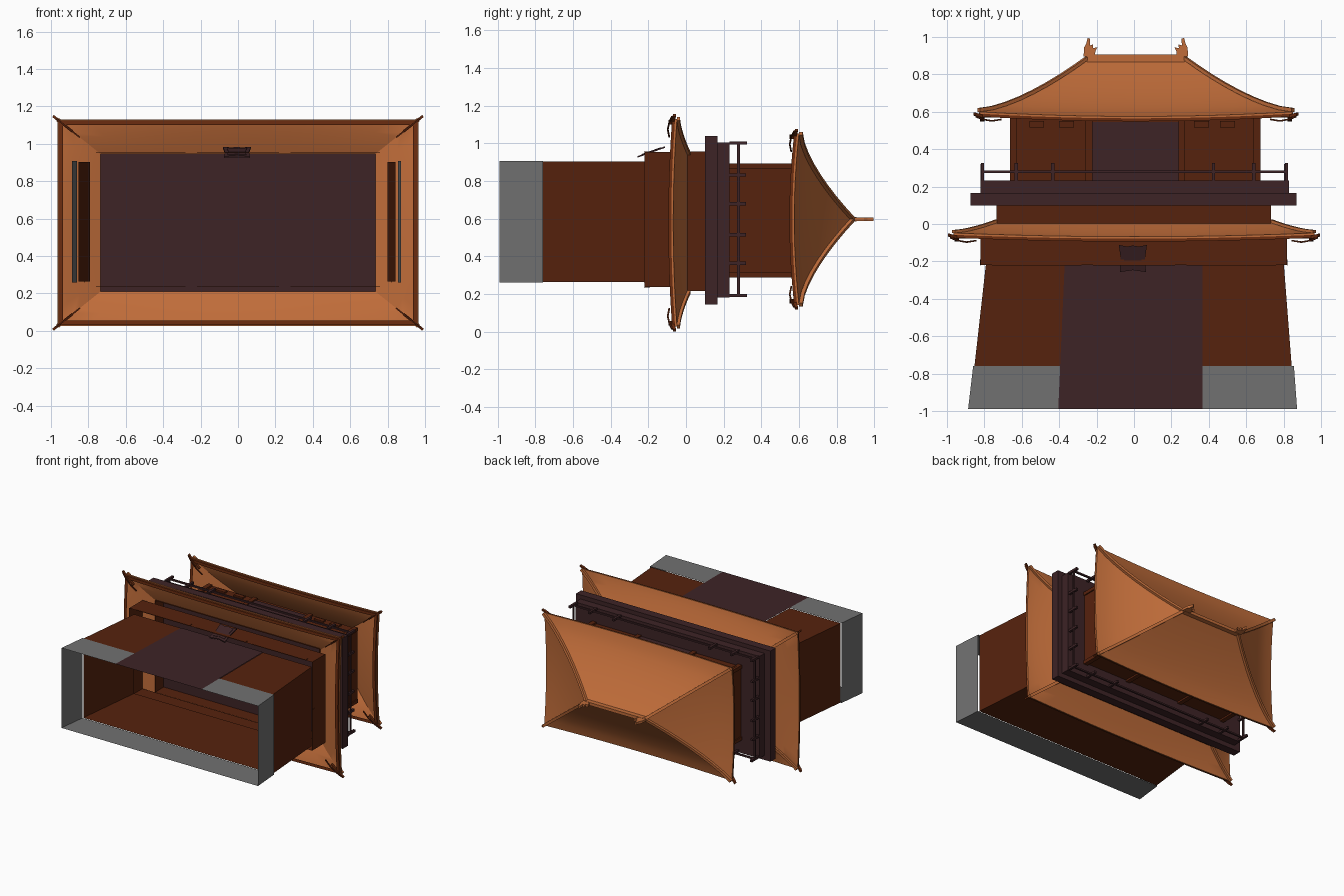
import bpy, bmesh, math
from mathutils import Vector

if "Cube" in bpy.data.objects:
    bpy.data.objects.remove(bpy.data.objects["Cube"])

# The tower lies on its back: its height runs along +y and its front faces +z.
def mat(name, r, g, b):
    m = bpy.data.materials.new(name)
    m.diffuse_color = (r, g, b, 1)
    m.use_nodes = True
    m.node_tree.nodes["Principled BSDF"].inputs["Base Color"].default_value = m.diffuse_color
    return m

ORANGE = mat("roof orange", 0.53, 0.152, 0.042)
BROWN = mat("wall brown", 0.094, 0.016, 0.004)
EAVE = mat("eave red brown", 0.15, 0.026, 0.005)
PURPLE = mat("dark timber", 0.047, 0.017, 0.019)
GREY = mat("stone grey", 0.165, 0.165, 0.165)

def make(name, verts, faces, m):
    me = bpy.data.meshes.new(name)
    me.from_pydata([tuple(v) for v in verts], [], faces)
    bm = bmesh.new()
    bm.from_mesh(me)
    bmesh.ops.remove_doubles(bm, verts=bm.verts, dist=1e-5)
    bmesh.ops.recalc_face_normals(bm, faces=bm.faces)
    bm.to_mesh(me)
    bm.free()
    me.materials.append(m)
    ob = bpy.data.objects.new(name, me)
    bpy.context.collection.objects.link(ob)
    return ob

def box(name, x0, x1, y0, y1, z0, z1, m):
    v = [(x, y, z) for x in (x0, x1) for y in (y0, y1) for z in (z0, z1)]
    f = [(0, 1, 3, 2), (4, 6, 7, 5), (0, 4, 5, 1), (2, 3, 7, 6), (0, 2, 6, 4), (1, 5, 7, 3)]
    return make(name, v, f, m)

def shell(name, y0, r0, y1, r1, m, front=True):
    """Open tube of four thin walls between two rectangles (x0, x1, z0, z1)."""
    v = []
    for y, (a, b, c, d) in ((y0, r0), (y1, r1)):
        v += [(a, y, c), (b, y, c), (b, y, d), (a, y, d)]
    f = [(i, (i + 1) % 4, (i + 1) % 4 + 4, i + 4) for i in range(4) if front or i != 2]
    return make(name, v, f, m)

def beam(name, path, w, h, m):
    """Square bar following a path, standing h above it along +y."""
    v, f = [], []
    pts = [Vector(p) for p in path]
    for i, p in enumerate(pts):
        t = pts[min(i + 1, len(pts) - 1)] - pts[max(i - 1, 0)]
        s = Vector((-t.z, 0, t.x)).normalized() * w
        up = Vector((0, h, 0))
        v += [p - s, p + s, p + s + up, p - s + up]
        if i:
            k = 4 * i
            f += [(k - 4 + j, k - 4 + (j + 1) % 4, k + (j + 1) % 4, k + j) for j in range(4)]
    n = len(v)
    f += [(0, 1, 2, 3), (n - 4, n - 3, n - 2, n - 1)]
    return make(name, v, f, m)

# ---- gate block: stone foot, brown walls, front opening filled by the gate
ZB, ZF = 0.26, 0.907
foot0, foot1 = (-0.887, 0.872, ZB, ZF), (-0.86, 0.855, ZB, ZF)
wall0, wall1 = (-0.853, 0.843, ZB + .003, ZF - .003), (-0.79, 0.80, ZB + .003, ZF - .003)
shell("stone_foot", -0.99, foot0, -0.76, foot1, GREY, front=False)
shell("lower_wall", -0.76, wall0, -0.20, wall1, BROWN, front=False)
gl = lambda y: -0.405 + 0.035 * (y + 0.99) / 0.77      # left gate edge
gr = 0.365
def front_panels(name, y0, r0, y1, r1, m):
    z = r0[3]
    make(name, [(r0[0], y0, z), (gl(y0), y0, z), (gl(y1), y1, z), (r1[0], y1, z),
                (gr, y0, z), (r0[1], y0, z), (r1[1], y1, z), (gr, y1, z)],
         [(0, 1, 2, 3), (4, 5, 6, 7)], m)
front_panels("stone_foot_front", -0.99, foot0, -0.76, foot1, GREY)
front_panels("lower_wall_front", -0.76, wall0, -0.20, wall1, BROWN)
make("gate", [(gl(-.99), -.99, ZF), (gr, -.99, ZF), (gr, -.2, ZF), (gl(-.22), -.2, ZF)],
     [(0, 1, 2, 3)], PURPLE)

# ---- frieze under the lower roof, with raised trim boards
fr = (-0.82, 0.817, 0.237, 0.953)
shell("frieze", -0.22, fr, -0.05, fr, BROWN)
for z in (0.234, 0.953):
    for a, b in ((-0.76, -0.28), (-0.22, 0.22), (0.28, 0.76)):
        box("frieze_board", a, b, -0.222, -0.19, z, z + 0.004, BROWN)
for x in (-0.823, 0.817):
    box("frieze_side_board", x, x + 0.003, -0.222, -0.19, 0.26, 0.57, BROWN)

# ---- storey between roof and balcony, then the stepped balcony
mid = (-0.735, 0.733, 0.215, 0.957)
shell("middle_wall", -0.01, mid, 0.10, mid, BROWN)
box("balcony_lower_slab", -0.873, 0.868, 0.10, 0.167, 0.143, 1.038, PURPLE)
box("balcony_upper_slab", -0.82, 0.828, 0.167, 0.232, 0.18, 1.005, PURPLE)

# ---- railing
RX, RZ, CZ = 0.812, 0.405, 0.597
p = 0.009
def post(x, z, top):
    box("railing_post", x - p, x + p, 0.23, top, z - p, z + p, PURPLE)
for s in (-1, 1):
    for x in (-0.81, -0.63, -0.435, 0.425, 0.64, 0.815):
        post(x, CZ + s * RZ, 0.325)
    for dz in (-0.235, -0.082, 0.082, 0.235):
        post(s * RX, CZ + dz, 0.32)
    z, x = CZ + s * RZ, s * RX
    box("railing_bar", -RX, RX, 0.272, 0.286, z - .006, z + .006, PURPLE)
    box("railing_side_bar", x - .006, x + .006, 0.272, 0.286, CZ - RZ, CZ + RZ, PURPLE)

# ---- upper hall
hall = (-0.655, 0.668, 0.30, 0.88)
shell("upper_wall", 0.23, hall, 0.575, hall, BROWN)
for z in (0.30, 0.88):
    for x in (-0.645, -0.24, 0.255, 0.658):
        box("column", x - .018, x + .018, 0.23, 0.57, z - .014, z + .014, BROWN)
    for x in (-0.52, -0.36, 0.36, 0.5):
        box("eave_bracket", x - .04, x + .04, 0.515, 0.55, z - .012, z + .012, BROWN)
box("upper_door", -0.222, 0.237, 0.232, 0.545, 0.878, 0.885, PURPLE)

# ---- curved hip roofs
def roof(name, cx, cz, inner, outer, y_in, y_out, lift, power, rib):
    S, N = 8, 12
    def pt(s, u, w):
        """s runs from top to eave; u, w are plan positions in -1..1."""
        hx = inner[0] + (outer[0] - inner[0]) * s
        hz = inner[1] + (outer[1] - inner[1]) * s
        y = y_out + (y_in - y_out) * (1 - s) ** power
        return Vector((cx + u * hx, y + lift * min(abs(u), abs(w)) ** 2 * s * s, cz + w * hz))
    loop = []
    for k, (a, b) in enumerate((((-1, -1), (1, -1)), ((1, -1), (1, 1)), ((1, 1), (-1, 1)), ((-1, 1), (-1, -1)))):
        loop += [(a[0] + (b[0] - a[0]) * i / N, a[1] + (b[1] - a[1]) * i / N) for i in range(N)]
    L = len(loop)
    ring = lambda i, j: i * L + j % L
    def band(label, rings, m):
        v = [q for r in rings for q in r]
        f = [(ring(i, j), ring(i, j + 1), ring(i + 1, j + 1), ring(i + 1, j))
             for i in range(len(rings) - 1) for j in range(L)]
        return make(label, v, f, m)
    ob = band(name, [[pt(i / S, u, w) for u, w in loop] for i in range(S + 1)], ORANGE)
    for o in bpy.context.selected_objects:
        o.select_set(False)
    ob.select_set(True)
    bpy.context.view_layer.objects.active = ob
    bpy.ops.object.shade_smooth_by_angle(angle=math.radians(25))
    # eave edge: a tile lip and a timber board set slightly in
    def edge(drop, inset):
        return [pt(1, u, w) + Vector((-u * inset, -drop, -w * inset)) for u, w in loop]
    band(name + "_lip", [edge(0, 0), edge(0.01, 0), edge(0.01, 0.006)], ORANGE)
    band(name + "_eave_board", [edge(0.01, 0.006), edge(0.026, 0.006), edge(0.026, 0.03)], EAVE)
    # hip ribs, corner rafter ends and hanging hooks
    for u in (-1, 1):
        for w in (-1, 1):
            beam(name + "_hip_rib", [pt(i / S, u, w) for i in range(S + 1)], 0.011, rib, ORANGE)
            c = pt(1, u, w)
            out = lambda d, y: c + Vector((u * d, y, w * d * 0.8))
            beam(name + "_corner_rafter", [out(-0.08, -0.03), out(-0.01, -0.03), out(0.024, -0.02)],
                 0.007, 0.016, EAVE)
            beam(name + "_corner_hook", [out(0.015, -0.03), out(-0.02, -0.044), out(-0.07, -0.053),
                                         out(-0.12, -0.045)], 0.004, 0.008, BROWN)

roof("lower_roof", 0, 0.578, (0.735, 0.368), (0.965, 0.552), 0.008, -0.068, 0.02, 1.15, 0.016)
roof("upper_roof", 0.01, 0.597, (0.26, 0.0), (0.84, 0.455), 0.878, 0.575, 0.025, 1.4, 0.02)

# ---- main ridge and flame-shaped finials
box("main_ridge", -0.25, 0.27, 0.865, 0.905, 0.585, 0.609, ORANGE)
prof = [(-.03, 0), (.03, 0), (.034, .03), (.045, .05), (.02, .045), (.022, .065),
        (.004, .06), (.006, .095), (-.008, .1), (-.015, .07), (-.026, .05)]
for s, x in ((1, -0.24), (-1, 0.26)):
    n = len(prof)
    v = [(x + s * a, 0.895 + b, z) for z in (0.587, 0.607) for a, b in prof]
    f = [tuple(range(n)), tuple(range(n, 2 * n))]
    f += [(i, (i + 1) % n, (i + 1) % n + n, i + n) for i in range(n)]
    make("ridge_finial", v, f, ORANGE)

# ---- leaning name board over the gate, blank, with a scalloped outline
out = [(-.055, 0), (-.07, -.01), (-.065, .5), (-.075, 1.02), (-.03, .96), (0, 1.0),
       (.03, .96), (.075, 1.02), (.065, .5), (.07, -.01), (.055, 0), (0, .06)]
def board(name, k, off, m):
    n, v = len(out), []
    for t in (0, 0.008):
        for x, a in out:
            a = 0.5 + (a - 0.5) * k
            v.append((x * k - 0.006, -0.255 + 0.14 * a, 0.925 + 0.05 * a + t + off))
    f = [tuple(range(n)), tuple(range(n, 2 * n))]
    f += [(i, (i + 1) % n, (i + 1) % n + n, i + n) for i in range(n)]
    make(name, v, f, m)
board("board_frame", 1.0, 0.0, PURPLE)
board("board_panel", 0.72, 0.003, PURPLE)
